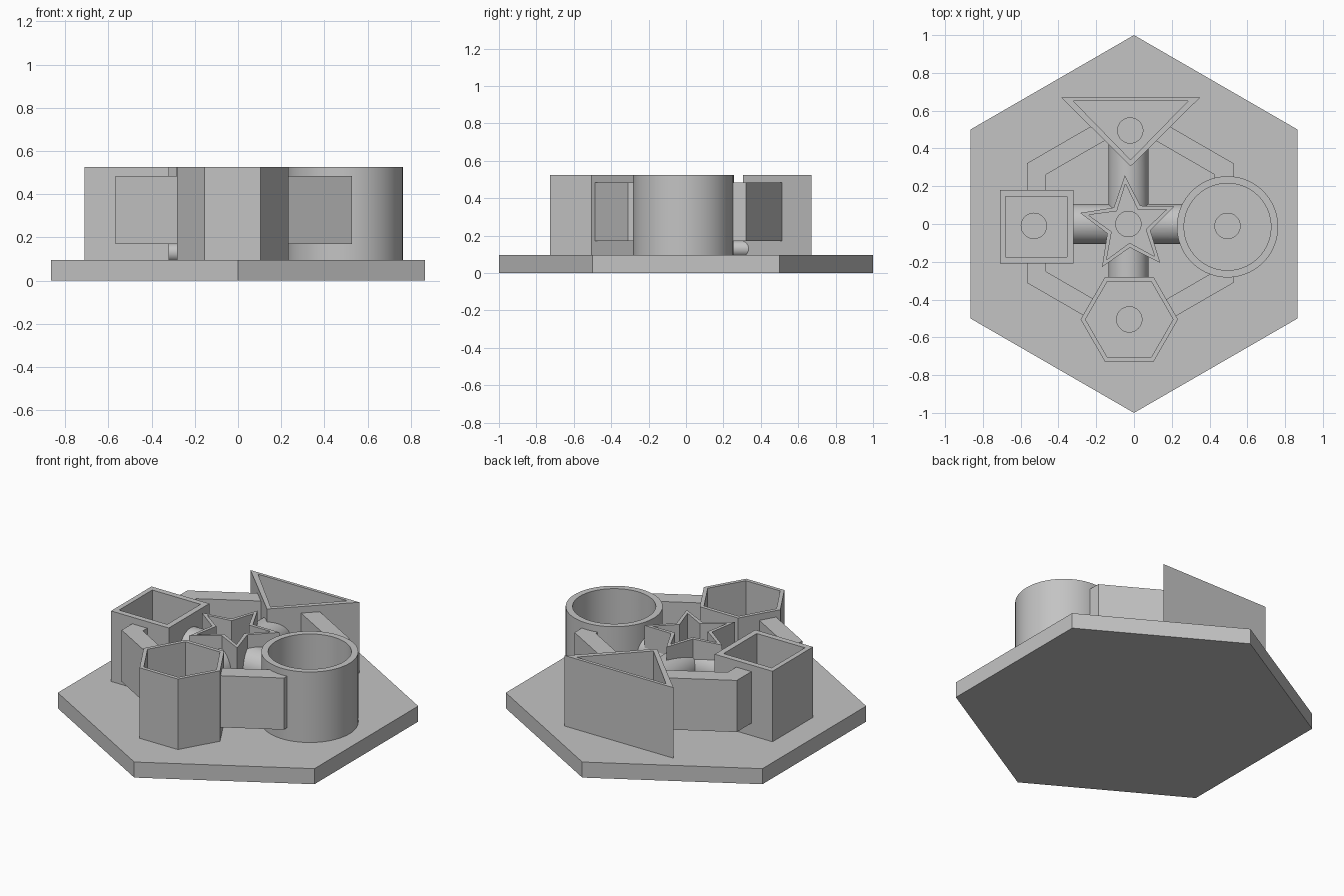
import bpy, bmesh
from math import radians, cos, sin

if "Cube" in bpy.data.objects:
    bpy.data.objects.remove(bpy.data.objects["Cube"], do_unlink=True)

grey = bpy.data.materials.new("plain grey")
grey.use_nodes = True
grey.diffuse_color = (0.55, 0.55, 0.55, 1)
grey.node_tree.nodes["Principled BSDF"].inputs["Base Color"].default_value = grey.diffuse_color

BASE, TOP = 0.095, 0.525
CX = -0.025


def ngon(cx, cy, r, sides, start=0, r2=None):
    """Regular outline; a second radius alternates to give a star."""
    n = sides * 2 if r2 else sides
    pts = []
    for i in range(n):
        a = radians(start + 360 * i / n)
        rad = r2 if r2 and i % 2 else r
        pts.append((cx + rad * cos(a), cy + rad * sin(a)))
    return pts


def finish(name, bm):
    bmesh.ops.recalc_face_normals(bm, faces=bm.faces)
    mesh = bpy.data.meshes.new(name)
    bm.to_mesh(mesh)
    bm.free()
    mesh.materials.append(grey)
    ob = bpy.data.objects.new(name, mesh)
    bpy.context.collection.objects.link(ob)
    return ob


def add_prism(bm, outline, z0, z1):
    low = [bm.verts.new((x, y, z0)) for x, y in outline]
    face = bm.faces.new(low)
    up = bmesh.ops.extrude_face_region(bm, geom=[face])["geom"]
    verts = [v for v in up if isinstance(v, bmesh.types.BMVert)]
    bmesh.ops.translate(bm, verts=verts, vec=(0, 0, z1 - z0))


def prisms(name, outlines, z0, z1):
    bm = bmesh.new()
    for outline in outlines:
        add_prism(bm, outline, z0, z1)
    return finish(name, bm)


def wall(name, outer, inner, z0, z1):
    """Hollow upright wall between two matching outlines."""
    bm = bmesh.new()
    loops = [[bm.verts.new((x, y, z)) for x, y in o]
             for o, z in ((outer, z0), (outer, z1), (inner, z1), (inner, z0))]
    n = len(outer)
    for k in range(4):
        a, b = loops[k], loops[(k + 1) % 4]
        for i in range(n):
            j = (i + 1) % n
            bm.faces.new((a[i], a[j], b[j], b[i]))
    return finish(name, bm)


def tube(name, axis, start, end, centre, z, r):
    """Round bar lying along x or y."""
    bm = bmesh.new()
    add_prism(bm, ngon(0, 0, r, 48), start, end)
    for v in bm.verts:
        a, b, along = v.co
        v.co = (along, centre + a, z + b) if axis == "x" else (centre + a, along, z + b)
    return finish(name, bm)


def cut(ob, cutter):
    mod = ob.modifiers.new("cut", "BOOLEAN")
    mod.operation, mod.solver, mod.object = "DIFFERENCE", "EXACT", cutter
    bpy.context.view_layer.update()
    graph = bpy.context.evaluated_depsgraph_get()
    mesh = bpy.data.meshes.new_from_object(ob.evaluated_get(graph))
    ob.modifiers.clear()
    ob.data = mesh


def smooth(ob):
    bpy.ops.object.select_all(action="DESELECT")
    ob.select_set(True)
    bpy.context.view_layer.objects.active = ob
    bpy.ops.object.shade_smooth_by_angle(angle=radians(30))


# Outer and inner outlines of the five hollow towers
towers = {
    "square_tower": ([(-0.71, -0.21), (-0.32, -0.21), (-0.32, 0.18), (-0.71, 0.18)],
                     [(-0.68, -0.175), (-0.355, -0.175), (-0.355, 0.145), (-0.68, 0.145)]),
    "triangle_tower": ([(-0.385, 0.67), (-0.018, 0.305), (0.35, 0.67)],
                       [(-0.32, 0.65), (-0.018, 0.34), (0.285, 0.65)]),
    "hexagon_tower": (ngon(CX, -0.505, 0.258, 6), ngon(CX, -0.505, 0.232, 6)),
    "round_tower": (ngon(0.495, -0.015, 0.268, 96), ngon(0.495, -0.015, 0.23, 96)),
    "star_tower": (ngon(CX - 0.005, -0.005, 0.263, 5, 94, 0.12),
                   ngon(CX - 0.005, -0.005, 0.218, 5, 94, 0.095)),
}
for name, (outer, inner) in towers.items():
    ob = wall(name, outer, inner, BASE, TOP)
    if name == "round_tower":
        smooth(ob)

cavities = prisms("cavity_cutter", [inner for _, inner in towers.values()], 0.03, 0.7)

# Hexagonal base with a shallow round hole in each tower
base = prisms("base_plate", [ngon(0, 0, 1, 6, 90)], 0, BASE)
spots = [(-0.53, -0.01), (-0.02, 0.495), (CX, -0.505), (0.495, -0.01), (-0.03, 0)]
holes = prisms("hole_cutter", [ngon(x, y, 0.067, 40) for x, y in spots], BASE - 0.045, 0.2)
cut(base, holes)
smooth(base)

# Raised hexagonal ring joining the outer towers
ring = wall("joining_ring", ngon(-0.02, 0.005, 0.632, 6, 90),
            ngon(-0.02, 0.005, 0.514, 6, 90), 0.17, 0.485)
cut(ring, cavities)

# Crossed bars from the star to the outer towers, thick above and thin below
for label, z, r in (("thick", 0.34, 0.106), ("thin", 0.13, 0.042)):
    for axis, start, end, centre in (("x", -0.45, 0.42, 0), ("y", -0.45, 0.56, -0.03)):
        bar = tube(f"{label}_bar_{axis}", axis, start, end, centre, z, r)
        cut(bar, cavities)
        smooth(bar)

for helper in (cavities, holes):
    bpy.data.objects.remove(helper, do_unlink=True)
